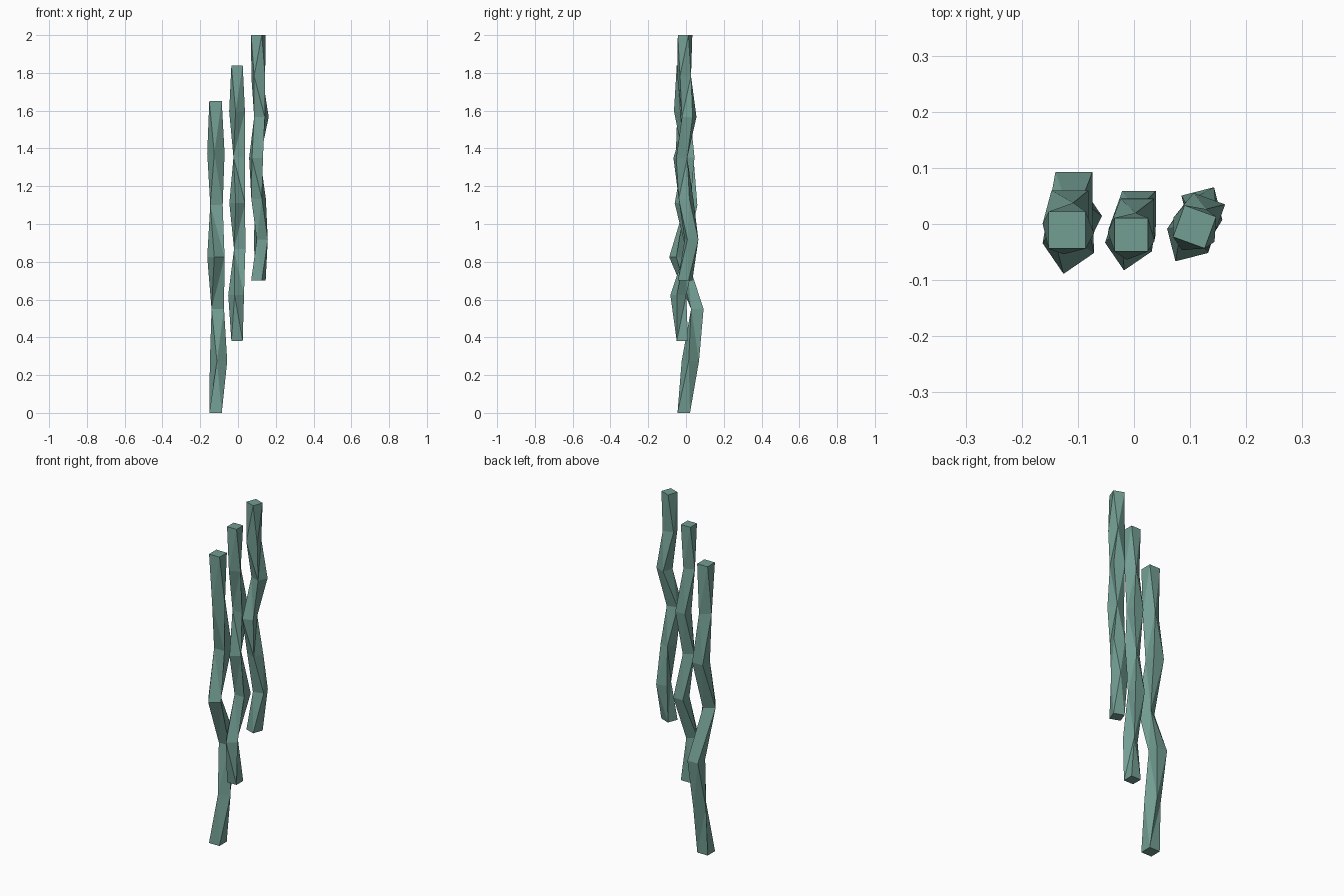
import bpy, bmesh, math

if "Cube" in bpy.data.objects:
    bpy.data.objects.remove(bpy.data.objects["Cube"])

mat = bpy.data.materials.new("sage green")
mat.diffuse_color = (0.17, 0.34, 0.29, 1)
mat.use_nodes = True
mat.node_tree.nodes["Principled BSDF"].inputs["Base Color"].default_value = mat.diffuse_color

TWIST = 0.6  # every other ring of a strand is turned by this angle


def strand(name, z0, z1, half, turn, centres):
    """Square-section hanging strand: evenly spaced rings, wandering centres."""
    bm = bmesh.new()
    rings = []
    for k, (cx, cy) in enumerate(centres):
        z = z0 + (z1 - z0) * k / (len(centres) - 1)
        a0 = turn + TWIST * (k % 2) + math.pi / 4
        rings.append([bm.verts.new((cx + half * math.sqrt(2) * math.cos(a0 + i * math.pi / 2),
                                    cy + half * math.sqrt(2) * math.sin(a0 + i * math.pi / 2), z))
                      for i in range(4)])
    # sides, split along the shorter diagonal
    for lo, hi in zip(rings, rings[1:]):
        for i in range(4):
            j = (i + 1) % 4
            a, b, c, d = lo[i], lo[j], hi[j], hi[i]
            if (a.co - c.co).length < (b.co - d.co).length:
                bm.faces.new((a, b, c))
                bm.faces.new((a, c, d))
            else:
                bm.faces.new((a, b, d))
                bm.faces.new((b, c, d))
    # end caps
    bm.faces.new(rings[0][::-1])
    bm.faces.new(rings[-1])
    me = bpy.data.meshes.new(name)
    bm.to_mesh(me)
    bm.free()
    me.materials.append(mat)
    bpy.context.collection.objects.link(bpy.data.objects.new(name, me))


strand("left_strand", 0.0, 1.65, 0.033, 0.0,
       [(-0.119, -0.012), (-0.103, 0.023), (-0.107, 0.06), (-0.117, -0.043),
        (-0.114, 0.027), (-0.117, -0.008), (-0.119, -0.011)])
strand("middle_strand", 0.38, 1.84, 0.03, 0.0,
       [(-0.005, -0.019), (-0.010, -0.041), (0.009, 0.029), (-0.004, -0.018),
        (0.006, 0.015), (-0.005, -0.022), (-0.005, -0.019)])
strand("right_strand", 0.70, 2.0, 0.03, math.radians(-20),
       [(0.108, -0.005), (0.121, 0.029), (0.109, 0.0), (0.0955, -0.03),
        (0.124, 0.017), (0.107, -0.01), (0.108, -0.005)])
